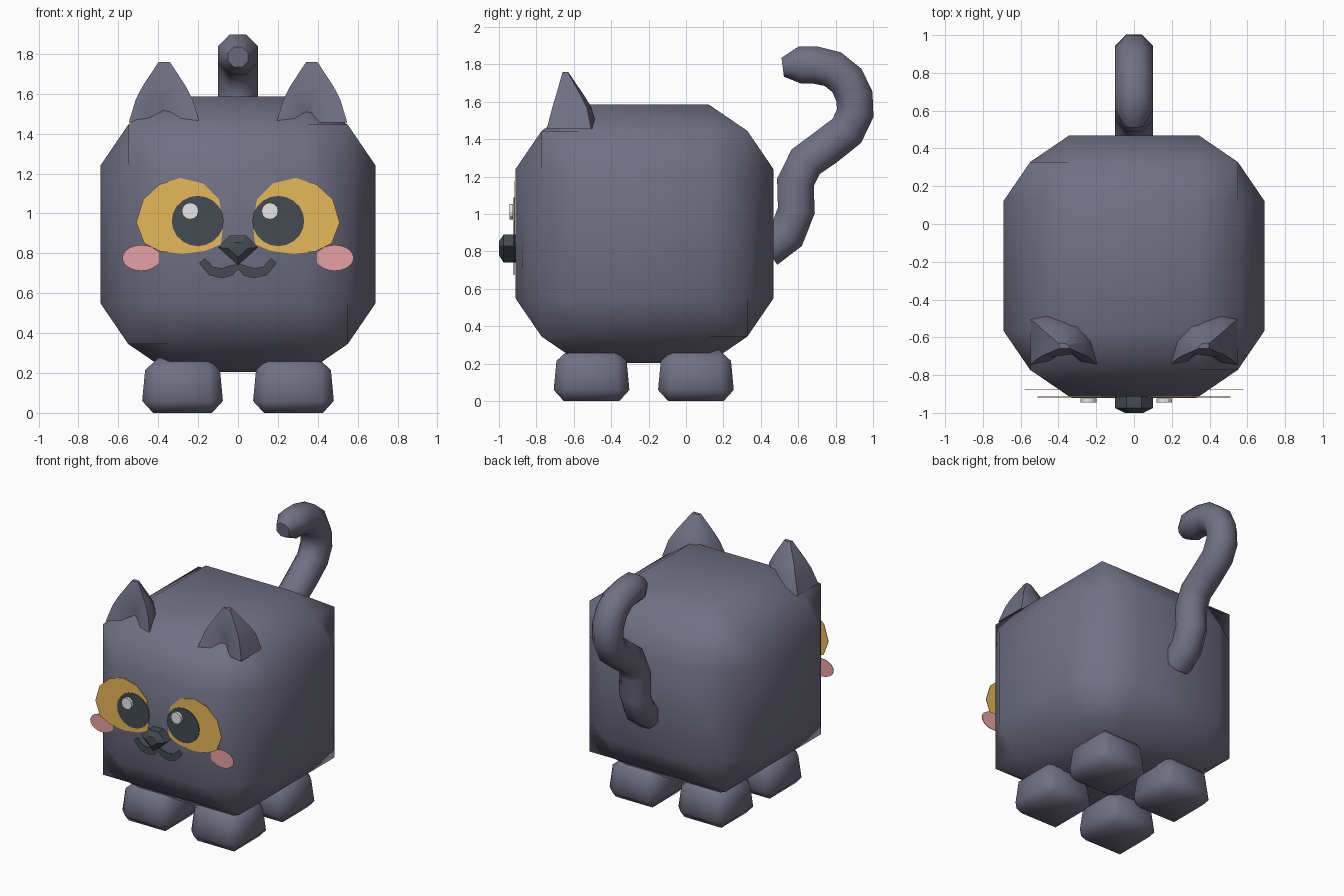
import bpy, bmesh, math
from mathutils import Vector

if "Cube" in bpy.data.objects:
    bpy.data.objects.remove(bpy.data.objects["Cube"])


def srgb(r, g, b):
    f = lambda c: c / 12.92 if c <= 0.04045 else ((c + 0.055) / 1.055) ** 2.4
    return tuple(f(c / 255) for c in (r, g, b)) + (1,)


def material(name, rgb):
    m = bpy.data.materials.new(name)
    m.diffuse_color = srgb(*rgb)
    m.use_nodes = True
    m.node_tree.nodes["Principled BSDF"].inputs["Base Color"].default_value = m.diffuse_color
    return m


FUR = material("grey fur", (113, 112, 132))
GOLD = material("gold eye", (236, 188, 90))
DARK = material("dark features", (68, 75, 82))
PINK = material("pink cheek", (236, 165, 168))
WHITE = material("eye glint", (240, 240, 240))


def finish(name, bm, mat, smooth=None):
    bmesh.ops.recalc_face_normals(bm, faces=bm.faces)
    me = bpy.data.meshes.new(name)
    bm.to_mesh(me)
    bm.free()
    ob = bpy.data.objects.new(name, me)
    bpy.context.collection.objects.link(ob)
    me.materials.append(mat)
    if smooth:
        bpy.ops.object.select_all(action='DESELECT')
        ob.select_set(True)
        bpy.context.view_layer.objects.active = ob
        bpy.ops.object.shade_smooth_by_angle(angle=math.radians(smooth))
    return ob


def loft(name, rings, mat, smooth=None):
    bm = bmesh.new()
    rows = [[bm.verts.new(p) for p in r] for r in rings]
    for a, b in zip(rows, rows[1:]):
        n = len(a)
        for i in range(n):
            bm.faces.new((a[i], a[(i + 1) % n], b[(i + 1) % n], b[i]))
    bm.faces.new(rows[0])
    bm.faces.new(rows[-1])
    return finish(name, bm, mat, smooth)


def plate(name, outline, y, mat, thick=0.004):
    # thin slab in the xz plane whose front lies at y
    loft(name, [[(x, y, z) for x, z in outline],
                [(x, y + thick, z) for x, z in outline]], mat)


def ellipse(cx, cz, rx, rz, n=20):
    return [(cx + rx * math.cos(2 * math.pi * i / n),
             cz + rz * math.sin(2 * math.pi * i / n)) for i in range(n)]


# body: cube cut in thirds, flat faces with rounded-in edges and corners
bm = bmesh.new()
bmesh.ops.create_cube(bm, size=2)
bmesh.ops.subdivide_edges(bm, edges=bm.edges, cuts=2, use_grid_fill=True)
for v in bm.verts:
    outer = sum(abs(c) > 0.9 for c in v.co)
    reach = 0.69 if outer == 1 else 0.55
    v.co = Vector([math.copysign(reach if abs(c) > 0.9 else 0.345, c) for c in v.co])
    v.co += Vector((0, -0.222, 0.895))
finish("body", bm, FUR, 60)

# four chamfered feet, tapering upward
for label, cy in (("front", -0.505), ("back", 0.053)):
    for side, sx in (("left", -1), ("right", 1)):
        bm = bmesh.new()
        bmesh.ops.create_cube(bm, size=2)
        for v in bm.verts:
            h = 0.208 if v.co.z < 0 else 0.182
            v.co = (sx * 0.278 + v.co.x * h, cy + v.co.y * h, 0.1375 * (1 + v.co.z))
        bmesh.ops.bevel(bm, geom=bm.edges[:], offset=0.06, segments=1,
                        affect='EDGES', profile=0.5)
        finish(f"{label}_{side}_foot", bm, FUR, 60)

# ears: half-cone shells with a hollow in the front
EAR = [(1, 0), (.93, .45), (.5, .85), (-.55, 1), (-1, .88), (-1, 0), (-.5, .05), (0, 0), (.5, .05)]
LEVELS = [(1.455, .178, -.745, .27, .32), (1.57, .143, -.715, .21, .2),
          (1.635, .11, -.695, .15, 0), (1.76, .028, -.66, .03, 0)]  # z, half width, front, depth, hollow
for side, sx in (("left", -1), ("right", 1)):
    rings = []
    for z, w, y, d, hollow in LEVELS:
        rings.append([(sx * (0.37 - u * w), y + d * (hollow if i == 7 else v), z)
                      for i, (u, v) in enumerate(EAR)])
    loft(f"{side}_ear", rings, FUR, 45)

# tail: eight-sided tube along a curled path, narrowing at the tip
PATH = [(.43, .81), (.54, .89), (.59, 1.02), (.585, 1.17), (.64, 1.28), (.745, 1.355),
        (.86, 1.445), (.905, 1.54), (.9, 1.63), (.86, 1.715), (.785, 1.775), (.69, 1.797),
        (.61, 1.797), (.517, 1.785)]
pts = [Vector((0, y, z)) for y, z in PATH]
rings = []
for i, p in enumerate(pts):
    t = (pts[min(i + 1, len(pts) - 1)] - pts[max(i - 1, 0)]).normalized()
    n = Vector((1, 0, 0)).cross(t)
    r = 0.055 if i == len(pts) - 1 else 0.108
    ring = []
    for k in range(8):
        a = math.pi / 8 + k * math.pi / 4
        ring.append(p + Vector((1, 0, 0)) * r * math.cos(a) + n * r * math.sin(a))
    rings.append(ring)
loft("tail", rings, FUR, 50)

# nose: inverted pentagon wedge with a smaller front
NOSE = [(-.04, .89), (.04, .89), (.1, .83), (0, .74), (-.1, .83)]
loft("nose", [[(x * s, y, .82 + (z - .82) * s) for x, z in NOSE]
              for y, s in ((-.9, 1), (-.975, 1), (-1, .5))], DARK)

# painted face: eyes, pupils, glints, mouth, cheeks
EYE = [(.51, .955), (.475, 1.07), (.395, 1.145), (.29, 1.178), (.175, 1.15), (.095, 1.07),
       (.075, .95), (.085, .845), (.165, .812), (.28, .797), (.39, .81), (.47, .85)]
LIP_TOP = [(0, .745), (.03, .742), (.08, .725), (.125, .733), (.165, .775)]
LIP_LOW = [(.195, .752), (.145, .69), (.08, .675), (.03, .688), (0, .72)]
for side, sx in (("left", -1), ("right", 1)):
    flip = lambda o: [(sx * x, z) for x, z in o]
    plate(f"{side}_eye", flip(EYE), -.918, GOLD)
    plate(f"{side}_pupil", ellipse(sx * .202, .962, .13, .126), -.922, DARK)
    plate(f"{side}_glint", ellipse(sx * .2 - .04, 1.012, .042, .042, 12), -.944, WHITE, .02)
    plate(f"{side}_mouth", flip(LIP_TOP + LIP_LOW), -.922, DARK)
    plate(f"{side}_cheek", ellipse(sx * .485, .777, .095, .065), -.877, PINK)
